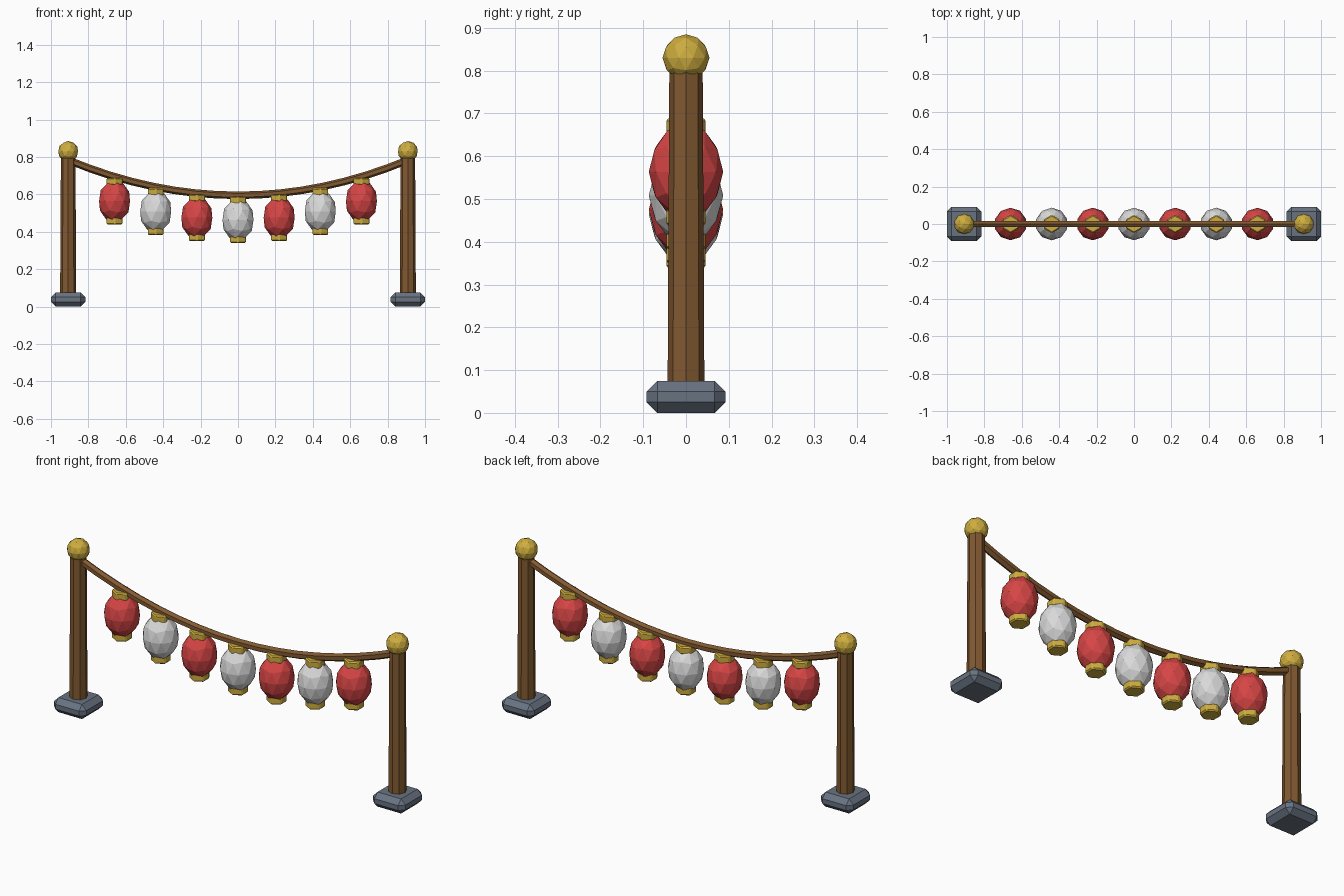
import bpy
import bmesh
from math import pi
from mathutils import Matrix, Vector

cube = bpy.data.objects.get("Cube")
if cube:
    bpy.data.objects.remove(cube, do_unlink=True)


def material(name, rgb):
    m = bpy.data.materials.new(name)
    m.use_nodes = True
    m.diffuse_color = (*rgb, 1)
    m.node_tree.nodes["Principled BSDF"].inputs["Base Color"].default_value = (*rgb, 1)
    return m


WOOD = material("brown wood", (0.22, 0.10, 0.03))
STONE = material("slate stone", (0.14, 0.17, 0.22))
GOLD = material("gold", (0.62, 0.42, 0.05))
RED = material("red paper", (0.68, 0.06, 0.06))
WHITE = material("white paper", (0.70, 0.70, 0.70))

POST_X = 0.908


def rope_height(x):
    return 0.595 + 0.228 * x * x


def finish(name, bm, mat, bevel=0):
    """Bevel every edge if asked, then turn the bmesh into a flat shaded object."""
    if bevel:
        bmesh.ops.bevel(bm, geom=bm.edges[:], offset=bevel, segments=1,
                        affect='EDGES', profile=0.5)
    bmesh.ops.recalc_face_normals(bm, faces=bm.faces[:])
    mesh = bpy.data.meshes.new(name)
    bm.to_mesh(mesh)
    bm.free()
    mesh.materials.append(mat)
    obj = bpy.data.objects.new(name, mesh)
    bpy.context.collection.objects.link(obj)
    return obj


def box(name, loc, size, mat, bevel):
    bm = bmesh.new()
    bmesh.ops.create_cube(bm, size=1, matrix=Matrix.Translation(loc) @ Matrix.Diagonal((*size, 1)))
    return finish(name, bm, mat, bevel)


def prism(name, loc, sides, r_low, r_high, height, mat, bevel=0, turn=0):
    bm = bmesh.new()
    bmesh.ops.create_cone(bm, cap_ends=True, segments=sides, radius1=r_low, radius2=r_high,
                          depth=height, matrix=Matrix.Translation(loc) @ Matrix.Rotation(turn, 4, 'Z'))
    return finish(name, bm, mat, bevel)


def ball(name, loc, radius, stretch, mat):
    bm = bmesh.new()
    bmesh.ops.create_icosphere(bm, subdivisions=2, radius=radius,
                               matrix=Matrix.Translation(loc) @ Matrix.Diagonal((1, 1, stretch, 1)))
    return finish(name, bm, mat)


# Posts with stone feet and gold finials
for side, s in (("left", 1), ("right", -1)):
    x = s * POST_X
    box(f"{side}_foot", (x, 0, 0.0375), (0.184, 0.184, 0.075), STONE, 0.025)
    prism(f"{side}_post", (x, 0, 0.43), 8, 0.043, 0.039, 0.74, WOOD)
    ball(f"{side}_finial", (x, 0, 0.83), 0.055, 1, GOLD)

# Sagging rope: a hexagonal ring swept along the curve
bm = bmesh.new()
rings = []
STEPS, SIDES = 16, 6
for i in range(STEPS + 1):
    x = POST_X * (2 * i / STEPS - 1)
    tangent = Vector((1, 0, 0.456 * x)).normalized()
    up = Vector((-tangent.z, 0, tangent.x))
    centre = Vector((x, 0, rope_height(x)))
    ring = []
    for k in range(SIDES):
        spin = Matrix.Rotation(2 * pi * k / SIDES, 3, tangent)
        ring.append(bm.verts.new(centre + spin @ up * 0.02))
    rings.append(ring)
for a, b in zip(rings, rings[1:]):
    for k in range(SIDES):
        n = (k + 1) % SIDES
        bm.faces.new((a[k], a[n], b[n], b[k]))
bm.faces.new(rings[0])
bm.faces.new(rings[-1])
finish("rope", bm, WOOD)

# Lanterns, alternating red and white, each with two gold caps
for i in range(-3, 4):
    x = i * 0.22
    z = rope_height(x) - 0.131
    ball(f"lantern_{i + 4}_body", (x, 0, z), 0.087, 1.3, RED if i % 2 else WHITE)
    for part, dz in (("top", 0.105), ("bottom", -0.105)):
        prism(f"lantern_{i + 4}_{part}_cap", (x, 0, z + dz), 6, 0.049, 0.049, 0.04,
              GOLD, 0.006)
